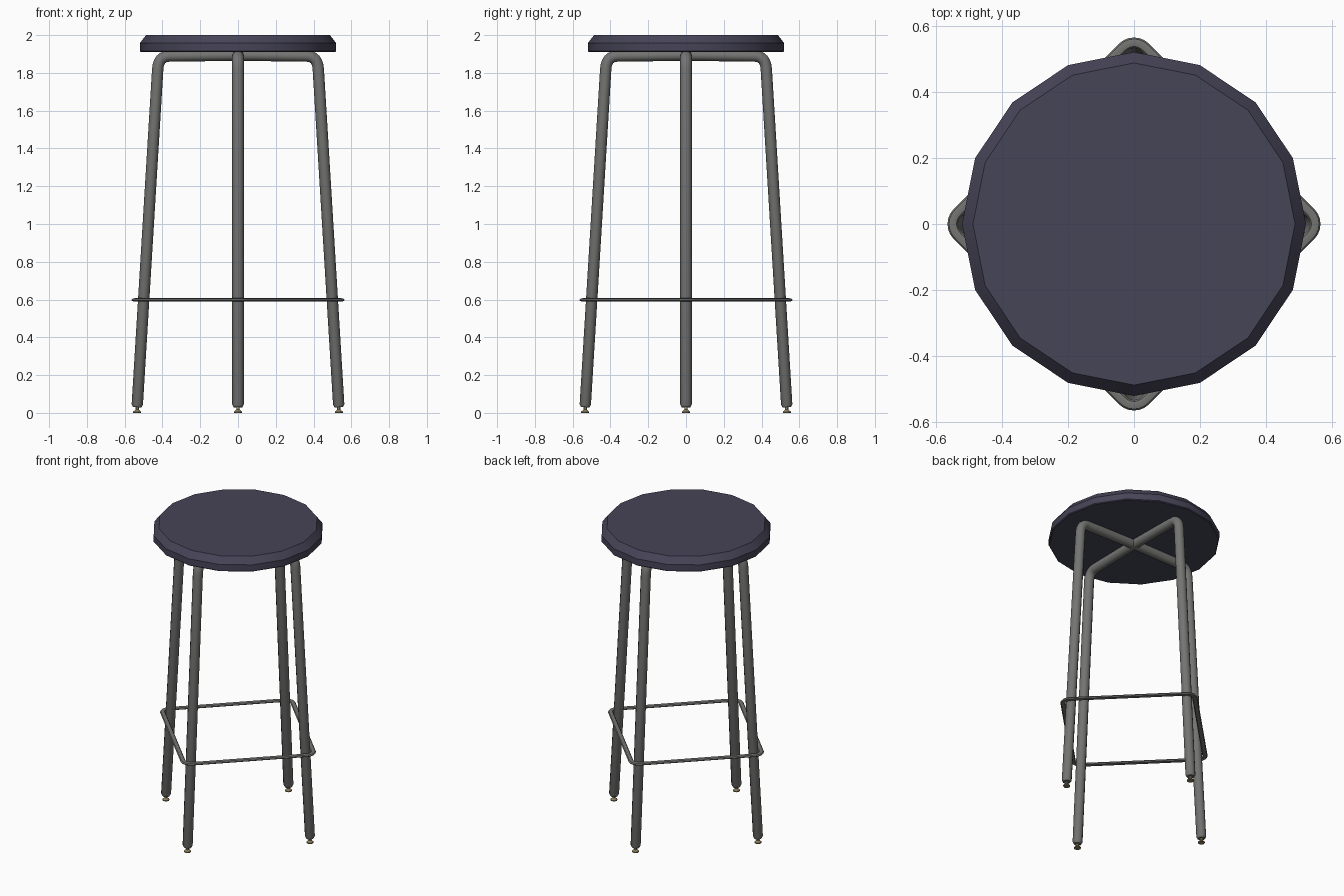
import bpy, bmesh
from math import sin, cos, pi, radians
from mathutils import Vector

old = bpy.data.objects.get("Cube")
if old:
    bpy.data.objects.remove(old, do_unlink=True)


def material(name, rgb):
    m = bpy.data.materials.new(name)
    m.use_nodes = True
    m.diffuse_color = (*rgb, 1)
    m.node_tree.nodes["Principled BSDF"].inputs["Base Color"].default_value = (*rgb, 1)
    return m


navy = material("navy seat", (0.062, 0.058, 0.095))
steel = material("grey steel", (0.175, 0.175, 0.17))
brass = material("dull brass", (0.27, 0.22, 0.11))


def finish(name, bm, mat, angle=40):
    bmesh.ops.recalc_face_normals(bm, faces=bm.faces)
    mesh = bpy.data.meshes.new(name)
    bm.to_mesh(mesh)
    bm.free()
    mesh.materials.append(mat)
    ob = bpy.data.objects.new(name, mesh)
    bpy.context.collection.objects.link(ob)
    bpy.ops.object.select_all(action='DESELECT')
    ob.select_set(True)
    bpy.context.view_layer.objects.active = ob
    bpy.ops.object.shade_smooth_by_angle(angle=radians(angle))
    return ob


def skin(bm, rings, closed=False):
    """Join successive vertex rings with quads and cap open ends."""
    n = len(rings[0])
    pairs = list(zip(rings, rings[1:])) + ([(rings[-1], rings[0])] if closed else [])
    for a, b in pairs:
        for i in range(n):
            j = (i + 1) % n
            bm.faces.new((a[i], a[j], b[j], b[i]))
    if not closed:
        bm.faces.new(rings[0])
        bm.faces.new(rings[-1])


def lathe(name, profile, sides, mat, centre=(0, 0)):
    bm = bmesh.new()
    skin(bm, [[bm.verts.new((centre[0] + r * cos(2 * pi * i / sides),
                             centre[1] + r * sin(2 * pi * i / sides), z))
               for i in range(sides)] for r, z in profile])
    return finish(name, bm, mat, 30)


def sweep(name, path, normal, across, along, sides, mat, closed=False, end_scale=1):
    """Sweep an ellipse along a flat path whose plane has the given normal."""
    bm = bmesh.new()
    rings, last = [], len(path) - 1
    for k, p in enumerate(path):
        if closed:
            t = path[(k + 1) % len(path)] - path[k - 1]
        else:
            t = path[min(k + 1, last)] - path[max(k - 1, 0)]
        side = t.normalized().cross(normal)
        s = end_scale if not closed and k in (0, last) else 1
        rings.append([bm.verts.new(p + s * (side * across * cos(a) + normal * along * sin(a)))
                      for a in (2 * pi * i / sides for i in range(sides))])
    skin(bm, rings, closed)
    return finish(name, bm, mat)


# Padded round seat
lathe("seat", [(0.515, 1.91), (0.52, 1.915), (0.52, 1.957), (0.487, 2.0)], 16, navy)

# Two crossing bent-tube arches, each forming a pair of legs
foot, knee = Vector((0.534, 0.03)), Vector((0.425, 1.82))
bend, corner = Vector((0.365, 1.889)), Vector((0.421, 1.887))
half = [foot, foot.lerp(knee, 0.008)]
for i in range(7):
    t = i / 6
    half.append(knee.lerp(corner, t).lerp(corner.lerp(bend, t), t))
outline = half + [Vector((0, 1.894))] + [Vector((-p.x, p.y)) for p in reversed(half)]

for name, d in (("side_legs", Vector((1, 0, 0))), ("front_back_legs", Vector((0, 1, 0)))):
    path = [d * p.x + Vector((0, 0, p.y)) for p in outline]
    sweep(name, path, Vector((-d.y, d.x, 0)), 0.03, 0.031, 12, steel, end_scale=0.75)

# Footrest rod wrapped around the outside of the legs
ring = []
for q in range(4):
    a = q * pi / 2
    for i in range(7):
        b = a + (i / 6 - 0.5) * pi / 2
        ring.append(Vector((0.5 * cos(a) + 0.048 * cos(b),
                            0.5 * sin(a) + 0.048 * sin(b), 0.598)))
sweep("footrest", ring, Vector((0, 0, 1)), 0.016, 0.009, 8, steel, closed=True)

# Levelling feet
for name, x, y in (("left_foot", 1, 0), ("right_foot", -1, 0),
                   ("back_foot", 0, 1), ("front_foot", 0, -1)):
    lathe(name, [(0.021, 0), (0.021, 0.006), (0.009, 0.017), (0.009, 0.04)],
          12, brass, (x * 0.534, y * 0.534))
